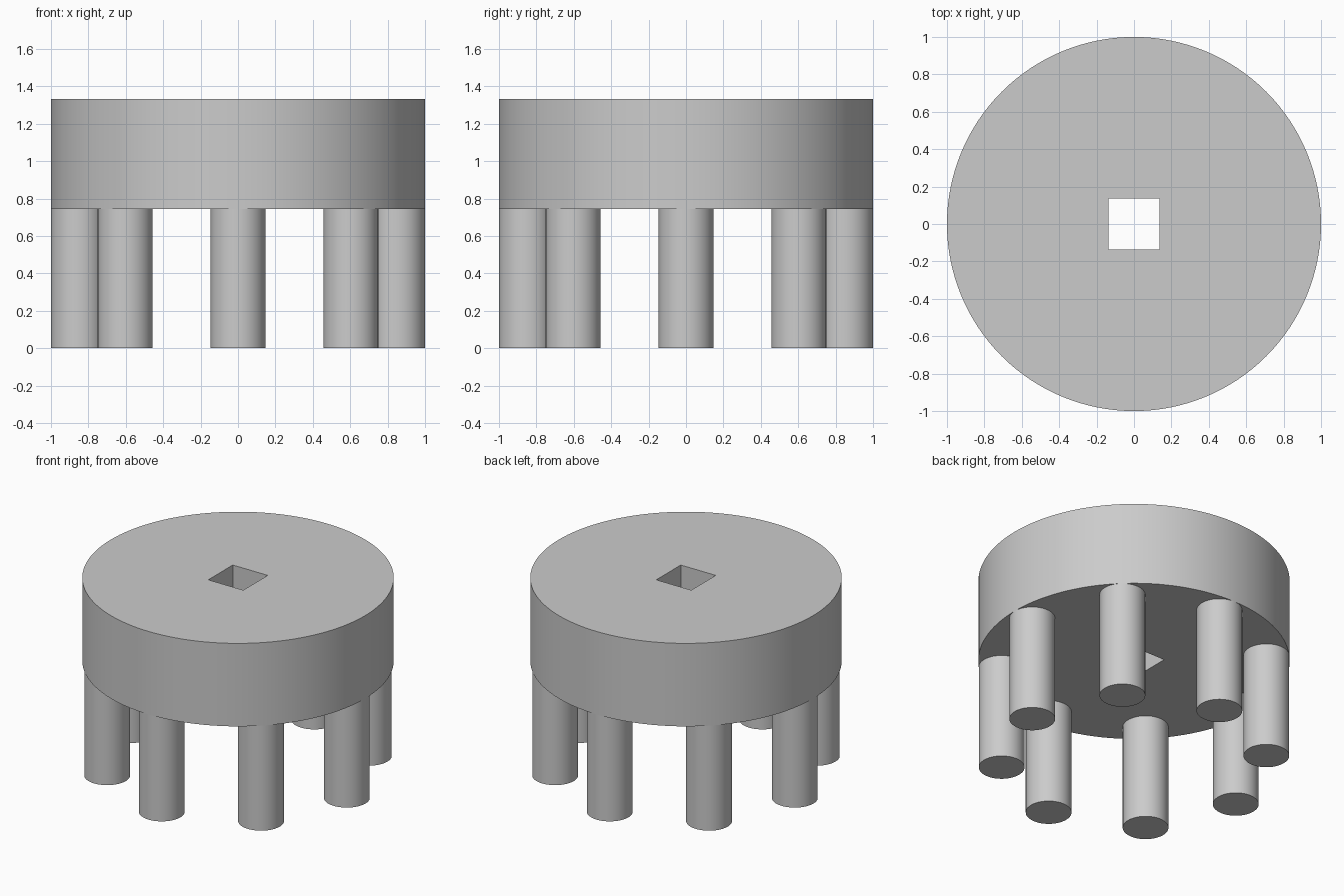
import bpy, bmesh
from math import cos, sin, pi

cube = bpy.data.objects.get("Cube")
if cube:
    bpy.data.objects.remove(cube, do_unlink=True)

TOP, BASE = 1.333, 0.745
HOLE = 0.137
LEG_R = 0.147
SEGS = 128

grey = bpy.data.materials.new("plain grey")
grey.use_nodes = True
grey.diffuse_color = (0.6, 0.6, 0.6, 1)
grey.node_tree.nodes["Principled BSDF"].inputs["Base Color"].default_value = (0.6, 0.6, 0.6, 1)


def finish(bm, name):
    bmesh.ops.recalc_face_normals(bm, faces=bm.faces)
    mesh = bpy.data.meshes.new(name)
    bm.to_mesh(mesh)
    bm.free()
    mesh.materials.append(grey)
    obj = bpy.data.objects.new(name, mesh)
    bpy.context.collection.objects.link(obj)
    bpy.ops.object.select_all(action='DESELECT')
    obj.select_set(True)
    bpy.context.view_layer.objects.active = obj
    bpy.ops.object.shade_smooth_by_angle(angle=pi / 6)
    return obj


# Thick round disc with a square hole right through it
bm = bmesh.new()


def ring(z, square):
    verts = []
    for i in range(SEGS):
        c, s = cos(2 * pi * i / SEGS), sin(2 * pi * i / SEGS)
        r = HOLE / max(abs(c), abs(s)) if square else 1
        verts.append(bm.verts.new((r * c, r * s, z)))
    return verts


rings = [ring(BASE, False), ring(TOP, False), ring(TOP, True), ring(BASE, True)]
for a, b in zip(rings, rings[1:] + rings[:1]):
    for i in range(SEGS):
        j = (i + 1) % SEGS
        bm.faces.new((a[i], a[j], b[j], b[i]))
finish(bm, "disc")

# Eight round legs flush with the rim
for k in range(8):
    bm = bmesh.new()
    bmesh.ops.create_cone(bm, cap_ends=True, segments=64, radius1=LEG_R,
                          radius2=LEG_R, depth=BASE)
    leg = finish(bm, f"leg_{k + 1}")
    a = k * pi / 4
    leg.location = ((1 - LEG_R) * cos(a), (1 - LEG_R) * sin(a), BASE / 2)
